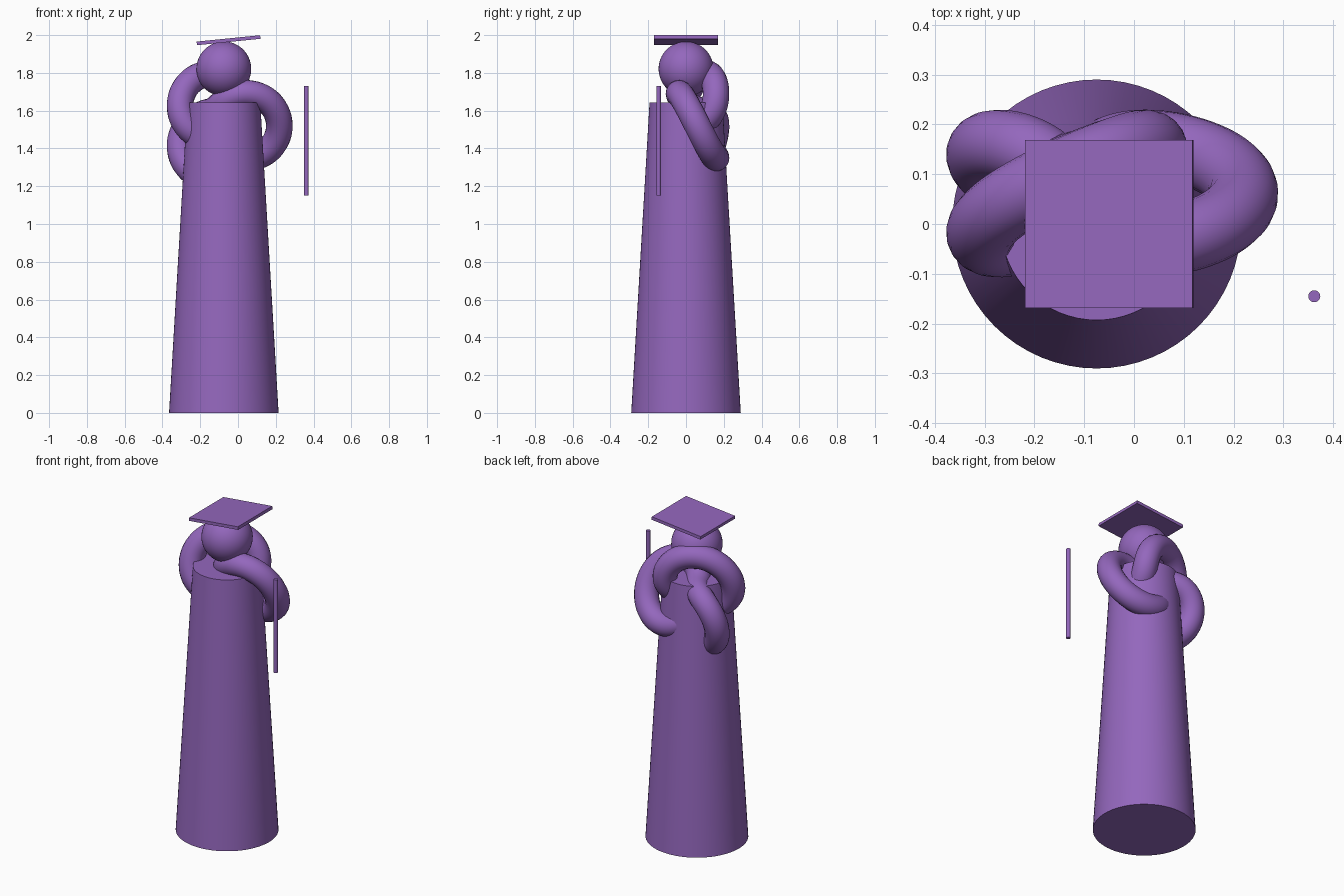
import bpy
from math import cos, sin, pi, radians

default_cube = bpy.data.objects.get("Cube")
if default_cube:
    bpy.data.objects.remove(default_cube, do_unlink=True)

AXIS_X = -0.075  # shared centre line of body, head and arms

purple = bpy.data.materials.new("purple")
purple.use_nodes = True
purple.diffuse_color = (0.296, 0.136, 0.509, 1)
purple.node_tree.nodes["Principled BSDF"].inputs["Base Color"].default_value = purple.diffuse_color


def finish(name, smooth=True):
    """Name the active object, colour it and shade it."""
    obj = bpy.context.object
    obj.name = name
    obj.data.materials.clear()
    obj.data.materials.append(purple)
    if smooth:
        bpy.ops.object.shade_smooth_by_angle(angle=radians(40))
    return obj


# Tapered robe
bpy.ops.mesh.primitive_cone_add(vertices=64, radius1=0.29, radius2=0.193, depth=1.642,
                                location=(AXIS_X, 0, 0.821))
finish("robe")

# Head
bpy.ops.mesh.primitive_uv_sphere_add(segments=48, ring_count=32, radius=0.145,
                                     location=(AXIS_X, 0, 1.821))
finish("head")

# Flat square cap, tilted sideways
bpy.ops.mesh.primitive_cube_add(size=1, location=(-0.05, 0, 1.973), rotation=(0, -0.1, 0))
bpy.context.object.scale = (0.338, 0.338, 0.019)
finish("cap_board", smooth=False)

# Floating wand
bpy.ops.mesh.primitive_cylinder_add(vertices=24, radius=0.012, depth=0.58,
                                    location=(0.362, -0.145, 1.44))
finish("wand")

# Knotted arms: a three-lobed torus knot standing upright
RADIUS, TUBE, STEPS = 0.196, 0.0705, 240
curve = bpy.data.curves.new("knotted_arms", "CURVE")
curve.dimensions = "3D"
curve.bevel_depth = TUBE
curve.bevel_resolution = 8
spline = curve.splines.new("POLY")
spline.points.add(STEPS - 1)
spline.use_cyclic_u = True
for i, point in enumerate(spline.points):
    u = 4 * pi * i / STEPS
    reach = RADIUS * (1 + cos(1.5 * u) / 2)
    point.co = (reach * cos(u), -RADIUS * sin(1.5 * u) / 2, reach * sin(u), 1)
arms = bpy.data.objects.new("knotted_arms", curve)
arms.location = (AXIS_X, 0.061, 1.52)
bpy.context.collection.objects.link(arms)
bpy.ops.object.select_all(action="DESELECT")
arms.select_set(True)
bpy.context.view_layer.objects.active = arms
bpy.ops.object.convert(target="MESH")
finish("knotted_arms")
